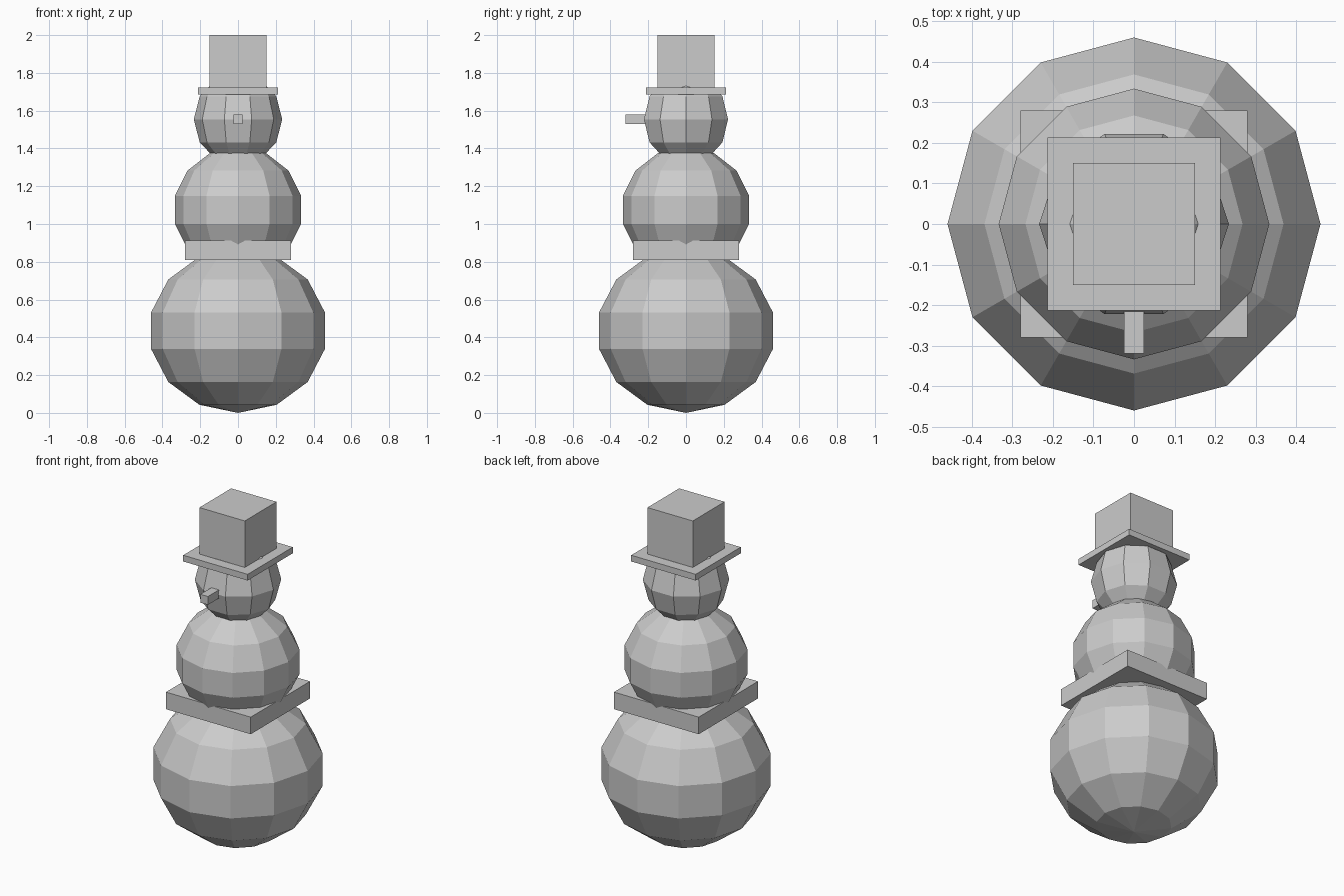
import bpy
import bmesh
from math import pi
from mathutils import Matrix

if "Cube" in bpy.data.objects:
    bpy.data.objects.remove(bpy.data.objects["Cube"], do_unlink=True)

grey = bpy.data.materials.new("plain grey")
grey.use_nodes = True
COLOUR = (0.6, 0.6, 0.6, 1)
grey.diffuse_color = COLOUR
grey.node_tree.nodes["Principled BSDF"].inputs["Base Color"].default_value = COLOUR


def finish(name, bm):
    mesh = bpy.data.meshes.new(name)
    bm.to_mesh(mesh)
    bm.free()
    mesh.materials.append(grey)
    obj = bpy.data.objects.new(name, mesh)
    bpy.context.collection.objects.link(obj)
    return obj


def ball(name, segments, rings, radius, half_height, z):
    """Faceted sphere with a corner of each ring on the x axis."""
    bm = bmesh.new()
    place = (Matrix.Translation((0, 0, z))
             @ Matrix.Diagonal((radius, radius, half_height, 1))
             @ Matrix.Rotation(pi / 2, 4, 'Z'))
    bmesh.ops.create_uvsphere(bm, u_segments=segments, v_segments=rings,
                              radius=1, matrix=place)
    return finish(name, bm)


def box(name, low, high):
    """Block between two opposite corners."""
    bm = bmesh.new()
    centre = [(a + b) / 2 for a, b in zip(low, high)]
    size = [b - a for a, b in zip(low, high)]
    place = Matrix.Translation(centre) @ Matrix.Diagonal((*size, 1))
    bmesh.ops.create_cube(bm, size=1, matrix=place)
    return finish(name, bm)


def square_slab(name, half, bottom, top):
    return box(name, (-half, -half, bottom), (half, half, top))


# Stacked snowballs
ball("lower_body", 12, 7, 0.472, 0.435, 0.435)
ball("upper_body", 12, 7, 0.3425, 0.333, 1.075)
ball("head", 10, 6, 0.234, 0.244, 1.554)

# Square scarf between the body balls
square_slab("scarf", 0.28, 0.81, 0.912)

# Nose on the front of the head
box("nose", (-0.025, -0.32, 1.53), (0.025, -0.19, 1.58))

# Square top hat
square_slab("hat_brim", 0.213, 1.685, 1.722)
square_slab("hat_crown", 0.15, 1.722, 2.0)
